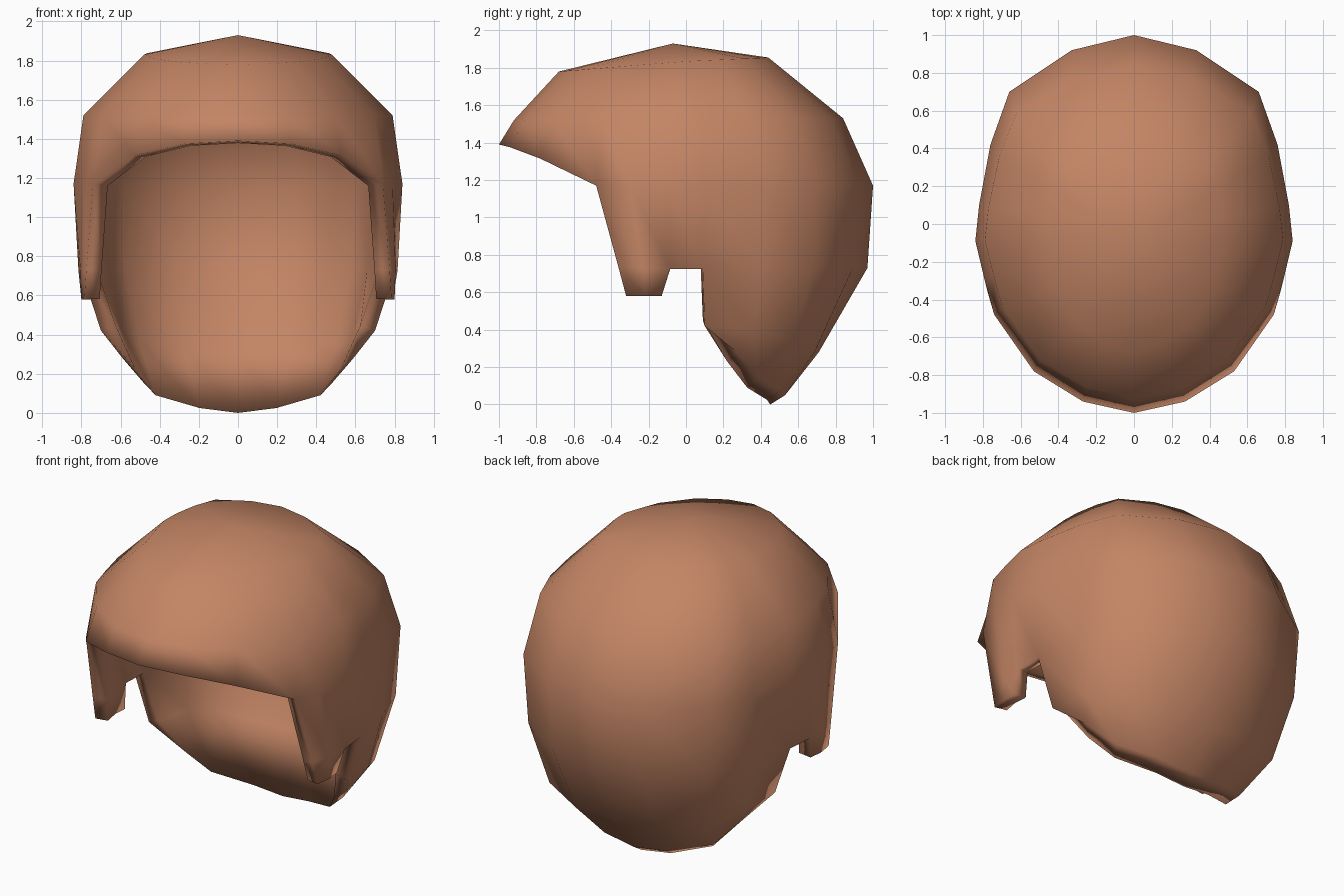
import bpy
import bmesh
from mathutils import Vector

if "Cube" in bpy.data.objects:
    bpy.data.objects.remove(bpy.data.objects["Cube"])

THICK = 0.08

# Widest outline of the right half, from the front centre round to the back centre
outline = [(0, -1.0), (0.27, -0.94), (0.53, -0.78), (0.74, -0.48), (0.79, -0.30),
           (0.84, -0.09), (0.82, 0.10), (0.76, 0.42), (0.66, 0.70), (0.33, 0.92), (0, 1.0)]
LAST = len(outline) - 1


def ring(sx, front, back, z_front, z_side, z_back):
    """Scaled copy of the outline, tilted between front, side and back heights."""
    pts = []
    for x, y in outline:
        z_end = z_front if y < 0 else z_back
        z = z_side + (z_end - z_side) * abs(y)
        pts.append((x * sx, y * (front if y < 0 else back), z))
    return dict(enumerate(pts))


# Rows from the crown down
rows = [
    {c: (0, -0.07, 1.93) for c in range(LAST + 1)},
    ring(0.57, 0.68, 0.44, 1.78, 1.835, 1.855),
    ring(0.94, 0.92, 0.84, 1.52, 1.52, 1.53),
    ring(1, 1, 1, 1.17, 1.17, 1.17),
    ring(0.97, 0.76, 0.97, 0.73, 0.73, 0.73),
]
# Brim rises towards the front centre
for c, z in enumerate((1.39, 1.375, 1.315)):
    rows[3][c] = (*outline[c], z)
# Sides below the brim
for c in range(3):
    del rows[4][c]
rows[4].update({3: (0.775, -0.36, 0.73), 4: (0.805, -0.23, 0.73), 5: (0.815, -0.085, 0.725),
                6: (0.80, 0.09, 0.725)})
# Sideburn tip, nape and hem
rows.append({3: (0.785, -0.32, 0.58), 4: (0.80, -0.22, 0.58), 5: (0.79, -0.13, 0.58)})
nape = {6: (0.70, 0.10, 0.42), 7: (0.67, 0.36, 0.40), 8: (0.56, 0.58, 0.33),
        9: (0.30, 0.69, 0.285), 10: (0, 0.71, 0.28)}
hem = {6: nape[6], 7: (0.59, 0.27, 0.28), 8: (0.47, 0.39, 0.14),
       9: (0.22, 0.51, 0.075), 10: (0, 0.53, 0.05)}
rows[5].update(nape)
rows.append(hem)

bm = bmesh.new()
cache = {}


def vert(r, c, side):
    """Shared vertex for a row, column and side."""
    p = rows[r][c]
    key = tuple(round(v, 4) for v in (p[0] * side, p[1], p[2]))
    if key not in cache:
        cache[key] = bm.verts.new(key)
    return cache[key]


# Outer shell
for side in (1, -1):
    for r in range(len(rows) - 1):
        for c in range(LAST):
            if r == 4 and c == 5:
                continue  # ear notch
            corners = [(r, c), (r + 1, c), (r + 1, c + 1), (r, c + 1)]
            if any(k not in rows[i] for i, k in corners):
                continue
            loop = []
            for i, k in corners:
                v = vert(i, k, side)
                if v not in loop:
                    loop.append(v)
            bm.faces.new(loop if side == 1 else loop[::-1])
bm.normal_update()

# Inner shell, with a tucked-under hem and a thin flat brim
hem_verts = {vert(6, c, s) for c in range(7, LAST + 1) for s in (1, -1)}
brim_verts = {vert(3, c, s) for c in range(3) for s in (1, -1)}
outer_faces = list(bm.faces)
edges = [(l.vert, l.link_loop_next.vert) for f in outer_faces for l in f.loops if l.edge.is_boundary]
inner = {}
for v in list(bm.verts):
    offset = -v.normal * THICK
    if v in hem_verts:
        offset = Vector((-v.co.x, -0.2 - v.co.y, 0)).normalized() * THICK
        offset.z = -0.05
    elif v in brim_verts:
        offset.z *= 0.3
    inner[v] = bm.verts.new(v.co + offset)
for f in outer_faces:
    bm.faces.new([inner[v] for v in reversed(f.verts)])

# Rim joining both shells
for a, b in edges:
    bm.faces.new((b, a, inner[a], inner[b]))
for f in bm.faces:
    f.smooth = True

mesh = bpy.data.meshes.new("hair_cap")
bm.to_mesh(mesh)
bm.free()
cap = bpy.data.objects.new("hair_cap", mesh)
bpy.context.collection.objects.link(cap)

brown = bpy.data.materials.new("warm_brown")
brown.diffuse_color = (0.55, 0.235, 0.13, 1)
brown.use_nodes = True
brown.node_tree.nodes["Principled BSDF"].inputs["Base Color"].default_value = brown.diffuse_color
mesh.materials.append(brown)
